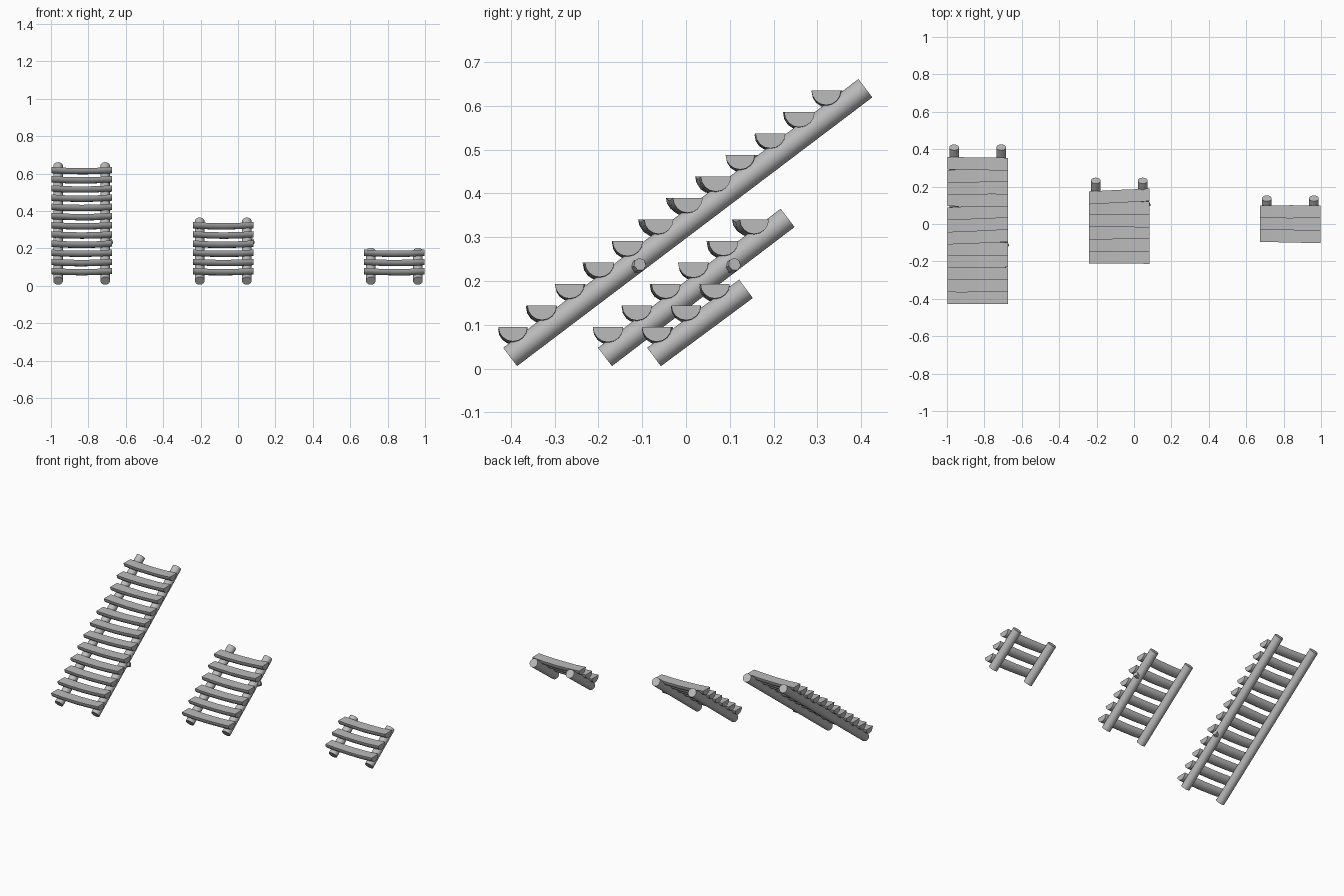
import bpy, bmesh, math, random
from mathutils import Vector, Matrix

random.seed(4)
if "Cube" in bpy.data.objects:
    bpy.data.objects.remove(bpy.data.objects["Cube"])

grey = bpy.data.materials.new("plain grey")
grey.use_nodes = True
COLOUR = (0.5, 0.5, 0.5, 1)
grey.diffuse_color = COLOUR
grey.node_tree.nodes["Principled BSDF"].inputs["Base Color"].default_value = COLOUR

RISE, RUN = 0.0491, 0.0652
RAIL_R, STEP_R = 0.0262, 0.034


def finish(name, bm, smooth):
    bmesh.ops.recalc_face_normals(bm, faces=bm.faces)
    mesh = bpy.data.meshes.new(name)
    bm.to_mesh(mesh)
    bm.free()
    mesh.materials.append(grey)
    obj = bpy.data.objects.new(name, mesh)
    bpy.context.collection.objects.link(obj)
    bpy.ops.object.select_all(action='DESELECT')
    obj.select_set(True)
    bpy.context.view_layer.objects.active = obj
    if smooth:
        bpy.ops.object.shade_smooth_by_angle(angle=math.radians(40))


def loft(bm, rings):
    """Skin a list of point rings and cap both ends."""
    loops = [[bm.verts.new(p) for p in ring] for ring in rings]
    n = len(loops[0])
    for a, b in zip(loops, loops[1:]):
        for i in range(n):
            j = (i + 1) % n
            bm.faces.new((a[i], a[j], b[j], b[i]))
    bm.faces.new(loops[0])
    bm.faces.new(loops[-1])


def log(name, start, end, radius, sides=14):
    axis = Vector(end) - Vector(start)
    bm = bmesh.new()
    place = (Matrix.Translation((Vector(start) + Vector(end)) / 2)
             @ axis.to_track_quat('Z', 'Y').to_matrix().to_4x4())
    bmesh.ops.create_cone(bm, cap_ends=True, segments=sides, radius1=radius,
                          radius2=radius, depth=axis.length, matrix=place)
    finish(name, bm, True)


def half_log(name, cx, y, top, yaw):
    """Split log with its flat side up, sagging a little in the middle."""
    rings = []
    for t in (-1, -0.5, 0, 0.5, 1):
        sag = 0.006 * (1 - t * t)
        r = STEP_R + random.uniform(-0.001, 0.001)
        ring = []
        for i in range(9):
            a = math.pi * (1 + i / 8)
            ring.append((cx + t * 0.162, y + yaw * t + r * math.cos(a),
                         top - sag + r * math.sin(a)))
        rings.append(ring)
    bm = bmesh.new()
    loft(bm, rings)
    finish(name, bm, True)


def stair(label, cx, foot, head, first_y, yaws, knot=None):
    # Two sloping rails
    for side, dx in (("right", -0.126), ("left", 0.126)):
        log(f"{label}_{side}_rail", (cx + dx, *foot), (cx + dx, *head), RAIL_R)
    # Split-log steps
    for i, yaw in enumerate(yaws):
        half_log(f"{label}_step_{i + 1}", cx, first_y + i * RUN,
                 0.095 + i * RISE, yaw)
    # Cut branch stub on the outer side of the left rail
    if knot:
        y, z = knot
        log(f"{label}_branch_stub", (cx + 0.13, y - 0.01, z - 0.006),
            (cx + 0.161, y + 0.002, z + 0.002), 0.015, 7)


stair("long_stair", -0.836, (-0.4015, 0.0265), (0.4095, 0.64), -0.395,
      (0, 0.001, -0.001, 0.002, 0.001, 0.007, 0.008, 0.007, -0.003, 0.001, 0.002, -0.002),
      (-0.107, 0.236))
stair("medium_stair", -0.079, (-0.185, 0.0265), (0.232, 0.344), -0.178,
      (0, 0.001, 0.002, -0.001, 0.003, 0.008), (0.109, 0.236))
stair("short_stair", 0.836, (-0.073, 0.0265), (0.137, 0.182), -0.065,
      (-0.002, 0, 0.001))
